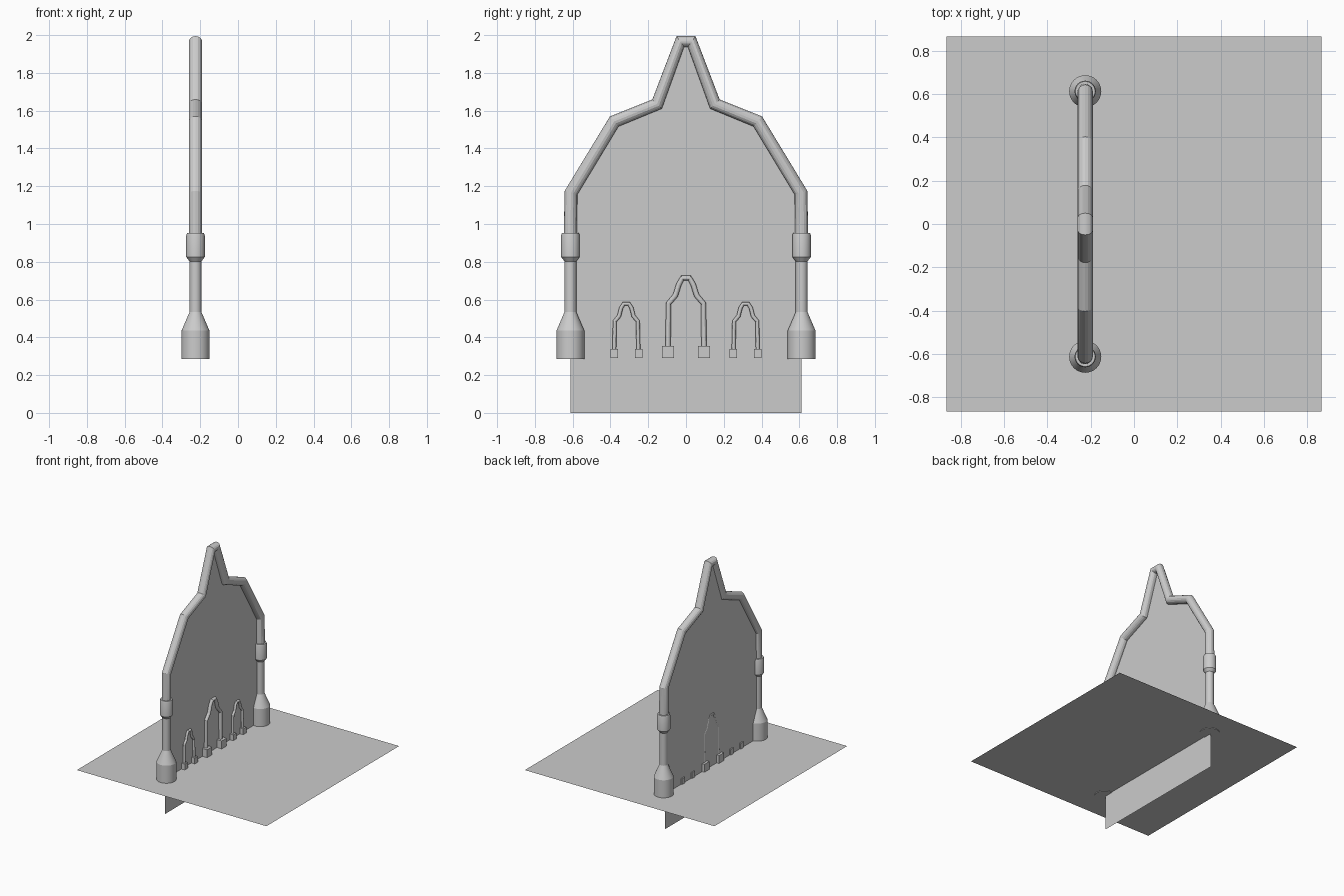
import bpy, bmesh, math

if "Cube" in bpy.data.objects:
    bpy.data.objects.remove(bpy.data.objects["Cube"])

X = -0.225        # plane of the arch frame
FLOOR = 0.29


def mesh_object(name, bm):
    bmesh.ops.recalc_face_normals(bm, faces=bm.faces)
    me = bpy.data.meshes.new(name)
    bm.to_mesh(me)
    bm.free()
    ob = bpy.data.objects.new(name, me)
    bpy.context.collection.objects.link(ob)
    return ob


def activate(ob):
    bpy.ops.object.select_all(action='DESELECT')
    ob.select_set(True)
    bpy.context.view_layer.objects.active = ob


def smooth(ob):
    activate(ob)
    bpy.ops.object.shade_smooth_by_angle(angle=math.radians(20))


def mirrored(half, cy=0.0):
    """Complete a half arch of (y, z) points around y = cy."""
    return [(cy - y, z) for y, z in half] + [(cy + y, z) for y, z in reversed(half)]


def tube(name, path, radius):
    cu = bpy.data.curves.new(name, 'CURVE')
    cu.dimensions = '3D'
    cu.bevel_depth = radius
    cu.bevel_resolution = 6
    cu.use_fill_caps = True
    sp = cu.splines.new('POLY')
    sp.points.add(len(path) - 1)
    for p, (y, z) in zip(sp.points, path):
        p.co = (X, y, z, 1)
    ob = bpy.data.objects.new(name, cu)
    bpy.context.collection.objects.link(ob)
    activate(ob)
    bpy.ops.object.convert(target='MESH')
    smooth(bpy.context.view_layer.objects.active)


def lathe(name, y, profile, n=32):
    bm = bmesh.new()
    rings = [[bm.verts.new((X + r * math.cos(2 * math.pi * i / n),
                            y + r * math.sin(2 * math.pi * i / n), z))
              for i in range(n)] for r, z in profile]
    for a, b in zip(rings, rings[1:]):
        for i in range(n):
            j = (i + 1) % n
            bm.faces.new((a[i], a[j], b[j], b[i]))
    bm.faces.new(rings[0])
    bm.faces.new(rings[-1])
    smooth(mesh_object(name, bm))


def box(name, y, half, z0, z1):
    bm = bmesh.new()
    bmesh.ops.create_cube(bm, size=1)
    for v in bm.verts:
        v.co = (X + v.co.x * 2 * half, y + v.co.y * 2 * half,
                z0 + (v.co.z + 0.5) * (z1 - z0))
    mesh_object(name, bm)


def flat(name, points):
    bm = bmesh.new()
    bm.faces.new([bm.verts.new(p) for p in points])
    mesh_object(name, bm)


# Ground sheet
S = 0.865
flat("floor_sheet", [(-S, -S, FLOOR), (S, -S, FLOOR), (S, S, FLOOR), (-S, S, FLOOR)])

# Main arch frame and the wall panel filling it
frame = [(0.612, 0.93), (0.609, 1.165), (0.38, 1.543), (0.153, 1.635), (0.03, 1.966)]
tube("arch_frame", mirrored(frame), 0.035)
panel = [(0.612, 0.0)] + frame[1:]
flat("wall_panel", [(-0.236, y, z) for y, z in mirrored(panel)])

# Turned side columns with base and collar
column = [(0.074, 0.285), (0.074, 0.435), (0.031, 0.535), (0.031, 0.802),
          (0.049, 0.825), (0.049, 0.94), (0.045, 0.952), (0.034, 0.952)]
for side, label in ((-1, "left"), (1, "right")):
    lathe("column_" + label, side * 0.612, column)

# Small door arches with block feet
big = [(0.095, 0.35), (0.093, 0.578), (0.056, 0.622), (0.038, 0.68), (0.019, 0.714)]
small = [(0.064, 0.335), (0.061, 0.485), (0.038, 0.513), (0.027, 0.556), (0.014, 0.577)]
doors = (("centre_door", 0.0, big, 0.014, 0.095, 0.032, 0.355),
         ("left_door", -0.316, small, 0.0105, 0.065, 0.02, 0.338),
         ("right_door", 0.316, small, 0.0105, 0.065, 0.02, 0.338))
for name, cy, half, r, off, foot, top in doors:
    tube(name + "_arch", mirrored(half, cy), r)
    for s, label in ((-1, "a"), (1, "b")):
        box(name + "_foot_" + label, cy + s * off, foot, FLOOR, top)
